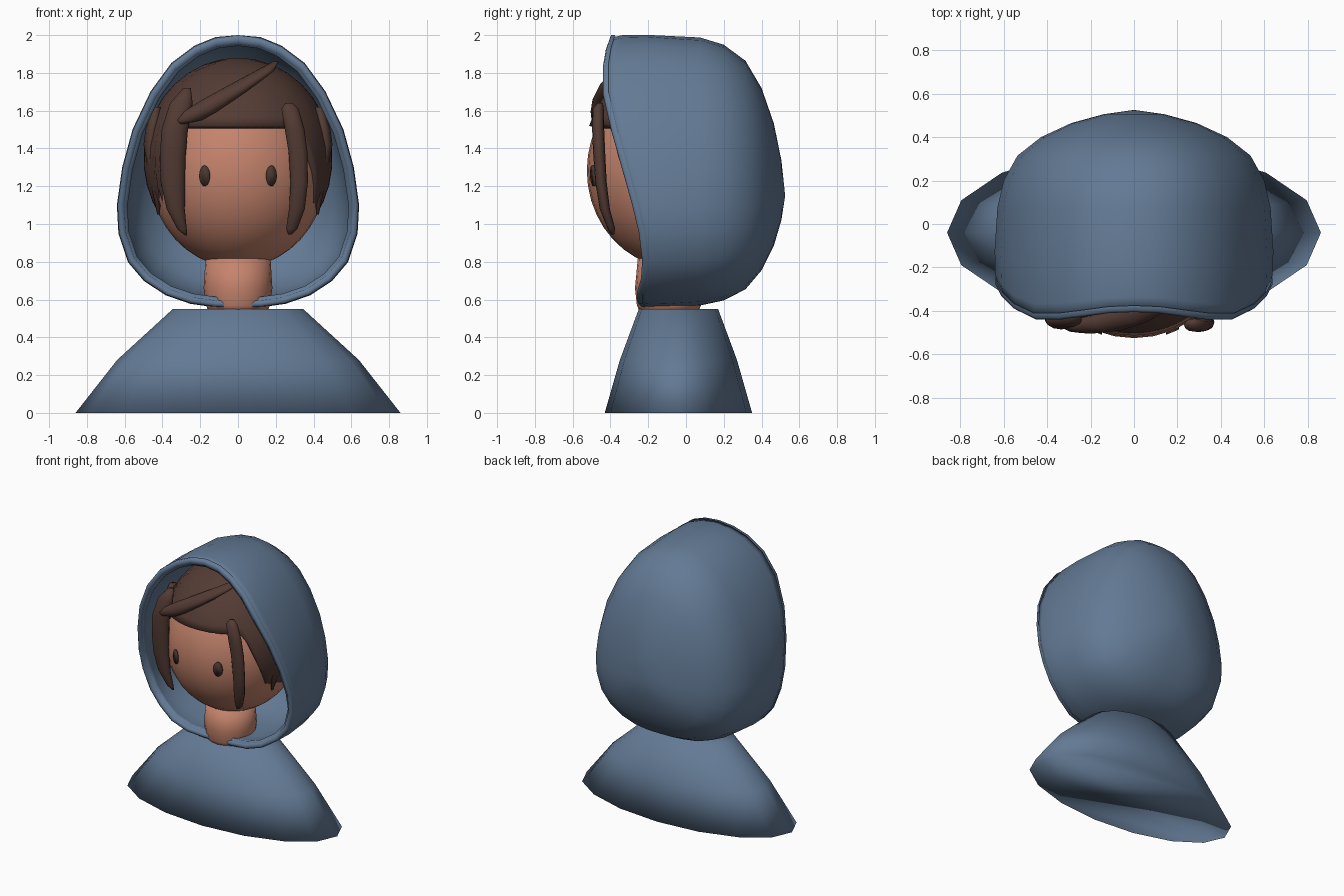
import bpy, bmesh, math
from math import sin, cos, pi, sqrt

if "Cube" in bpy.data.objects:
    bpy.data.objects.remove(bpy.data.objects["Cube"])


def mat(name, rgb):
    m = bpy.data.materials.new(name)
    m.diffuse_color = (*rgb, 1)
    m.use_nodes = True
    m.node_tree.nodes["Principled BSDF"].inputs["Base Color"].default_value = m.diffuse_color
    return m


BLUE = mat("blue_cloth", (0.125, 0.195, 0.30))
SKIN = mat("skin", (0.56, 0.23, 0.15))
HAIR = mat("brown_hair", (0.088, 0.044, 0.034))
EYE = mat("dark_eye", (0.07, 0.038, 0.03))


def finish(bm, name, material, thickness=0):
    bmesh.ops.recalc_face_normals(bm, faces=bm.faces)
    me = bpy.data.meshes.new(name)
    bm.to_mesh(me)
    bm.free()
    me.materials.append(material)
    for p in me.polygons:
        p.use_smooth = True
    ob = bpy.data.objects.new(name, me)
    bpy.context.collection.objects.link(ob)
    if thickness:
        s = ob.modifiers.new("thickness", 'SOLIDIFY')
        s.thickness = thickness
        s.offset = -1
    return ob


def skin_rings(rings, cap_start=False, cap_end=False, pole=None):
    """Bridge closed rings of points into a tube, with optional caps or end point."""
    bm = bmesh.new()
    vs = [[bm.verts.new(p) for p in r] for r in rings]
    n = len(vs[0])
    for a, b in zip(vs, vs[1:]):
        for i in range(n):
            j = (i + 1) % n
            bm.faces.new((a[i], a[j], b[j], b[i]))
    if cap_start:
        bm.faces.new(vs[0])
    if cap_end:
        bm.faces.new(vs[-1])
    if pole:
        p = bm.verts.new(pole)
        for i in range(n):
            bm.faces.new((vs[-1][i], vs[-1][(i + 1) % n], p))
    return bm


def loft(name, sections, material, n=16):
    """Solid from level ellipses: (centre x, centre y, z, radius x, radius y)."""
    rings = [[(cx + rx * cos(2 * pi * i / n), cy + ry * sin(2 * pi * i / n), z)
              for i in range(n)] for cx, cy, z, rx, ry in sections]
    return finish(skin_rings(rings, True, True), name, material)


# Shoulders
loft("shoulders", [(0, -0.04, 0, 0.86, 0.39), (0, -0.04, 0.28, 0.64, 0.31),
                   (0, -0.04, 0.55, 0.345, 0.21)], BLUE)

# Neck
loft("neck", [(0, -0.09, 0.535, 0.155, 0.155), (0, -0.09, 0.57, 0.17, 0.17),
              (0, -0.09, 0.66, 0.182, 0.18), (0, -0.09, 0.82, 0.172, 0.165)], SKIN, 20)

# Head
HC, HR = (0, -0.055, 1.283), (0.47, 0.47, 0.515)
bm = bmesh.new()
bmesh.ops.create_uvsphere(bm, u_segments=32, v_segments=20, radius=1)
for v in bm.verts:
    v.co = [HC[k] + HR[k] * v.co[k] for k in range(3)]
finish(bm, "head", SKIN)


def face_y(x, z):
    return HC[1] - HR[1] * sqrt(1 - (x / HR[0]) ** 2 - ((z - HC[2]) / HR[2]) ** 2)


# Eyes: thin plates following the face
for side, label in ((-1, "left"), (1, "right")):
    bm = bmesh.new()
    ring = []
    for i in range(20):
        a = 2 * pi * i / 20
        x, z = side * 0.177 + 0.029 * cos(a), 1.255 + 0.055 * sin(a)
        ring.append(bm.verts.new((x, face_y(x, z) - 0.008, z)))
    f = bm.faces.new(ring)
    back = bmesh.ops.extrude_face_region(bm, geom=[f])["geom"]
    for v in back:
        if isinstance(v, bmesh.types.BMVert):
            v.co.y += 0.009
    finish(bm, label + "_eye", EYE)

# Hood: egg-shaped opening (x, y, z), closing into a rounded back
half = [(0, -0.395, 2.0), (0.12, -0.40, 1.985), (0.23, -0.415, 1.94), (0.35, -0.43, 1.85),
        (0.46, -0.43, 1.70), (0.555, -0.385, 1.50), (0.61, -0.33, 1.30), (0.638, -0.275, 1.10),
        (0.63, -0.24, 0.95), (0.58, -0.222, 0.80), (0.495, -0.228, 0.70), (0.38, -0.25, 0.625),
        (0.25, -0.25, 0.58), (0.12, -0.235, 0.562), (0, -0.23, 0.56)]
outline = half + [(-x, y, z) for x, y, z in reversed(half[1:-1])]
ZC = 1.15
# (scale, depth, how much the ring keeps the slant of the opening)
steps = [(0.985, 0, 1), (1.0, 0.0, 0.85), (1.005, 0.0, 0.45), (0.985, 0.075, 0), (0.94, 0.20, 0),
         (0.84, 0.315, 0), (0.67, 0.40, 0), (0.45, 0.465, 0), (0.22, 0.505, 0)]
rings = []
for s, d, keep in steps:
    rings.append([(x * s, y * keep + d, min(ZC + (z - ZC) * s, 2.0)) for x, y, z in outline])
finish(skin_rings(rings, pole=(0, 0.525, ZC)), "hood", BLUE, 0.045)

# Rolled rim around the hood opening
rim = []
for s, dy in ((1.0, 0.02), (1.0, -0.002), (0.975, -0.01), (0.945, -0.002), (0.935, 0.03)):
    rim.append([(x * s, y + dy, ZC + (z - ZC) * s) for x, y, z in outline])
finish(skin_rings(rim), "hood_rim", BLUE)


# Hair cap: short over the forehead, long at the sides and back
def hem(phi):
    t = (abs(phi) - math.radians(42)) / math.radians(25)
    return 1.52 - 0.49 * max(0, min(1, t))


N, M = 64, 12
rings = []
for k in range(M, 0, -1):
    ring = []
    for i in range(N):
        phi = 2 * pi * i / N - pi
        th = math.acos((hem(phi) - 1.345) / 0.535) * k / M
        ry = 0.50 if cos(phi) > 0 else 0.455
        ring.append((0.50 * sin(th) * sin(phi), -0.04 - ry * sin(th) * cos(phi),
                     1.345 + 0.535 * cos(th)))
    rings.append(ring)
finish(skin_rings(rings, pole=(0, -0.04, 1.88)), "hair_cap", HAIR, 0.045)

# Hair locks framing the face, and the swept fringe
loft("right_lock", [(0.27, -0.455, 1.64, 0.02, 0.015), (0.275, -0.465, 1.61, 0.045, 0.03),
                    (0.30, -0.465, 1.50, 0.052, 0.032), (0.318, -0.46, 1.38, 0.05, 0.032),
                    (0.324, -0.45, 1.22, 0.046, 0.03), (0.312, -0.43, 1.08, 0.042, 0.027),
                    (0.285, -0.395, 0.975, 0.03, 0.02), (0.275, -0.39, 0.945, 0.01, 0.01)], HAIR, 12)
loft("left_lock", [(-0.27, -0.42, 1.72, 0.02, 0.02), (-0.30, -0.44, 1.64, 0.06, 0.035),
                   (-0.335, -0.445, 1.50, 0.07, 0.04), (-0.345, -0.435, 1.36, 0.068, 0.04),
                   (-0.345, -0.425, 1.22, 0.064, 0.035), (-0.33, -0.41, 1.08, 0.048, 0.03),
                   (-0.295, -0.39, 0.97, 0.024, 0.02), (-0.275, -0.385, 0.94, 0.006, 0.006)], HAIR, 12)
loft("swept_fringe", [(0.20, -0.29, 1.86, 0.015, 0.02), (0.14, -0.35, 1.81, 0.05, 0.04),
                      (0.03, -0.41, 1.74, 0.07, 0.045), (-0.10, -0.45, 1.66, 0.085, 0.045),
                      (-0.20, -0.465, 1.595, 0.09, 0.04), (-0.26, -0.465, 1.55, 0.07, 0.035),
                      (-0.30, -0.465, 1.53, 0.02, 0.015)], HAIR, 12)

# Small tufts at the temples
for side, label in ((-1, "left"), (1, "right")):
    loft(label + "_tuft", [(side * 0.43, -0.17, 1.62, 0.02, 0.03), (side * 0.455, -0.17, 1.50, 0.035, 0.06),
                           (side * 0.465, -0.16, 1.42, 0.035, 0.06), (side * 0.44, -0.17, 1.25, 0.03, 0.05),
                           (side * 0.42, -0.19, 1.05, 0.008, 0.01)], HAIR, 10)
